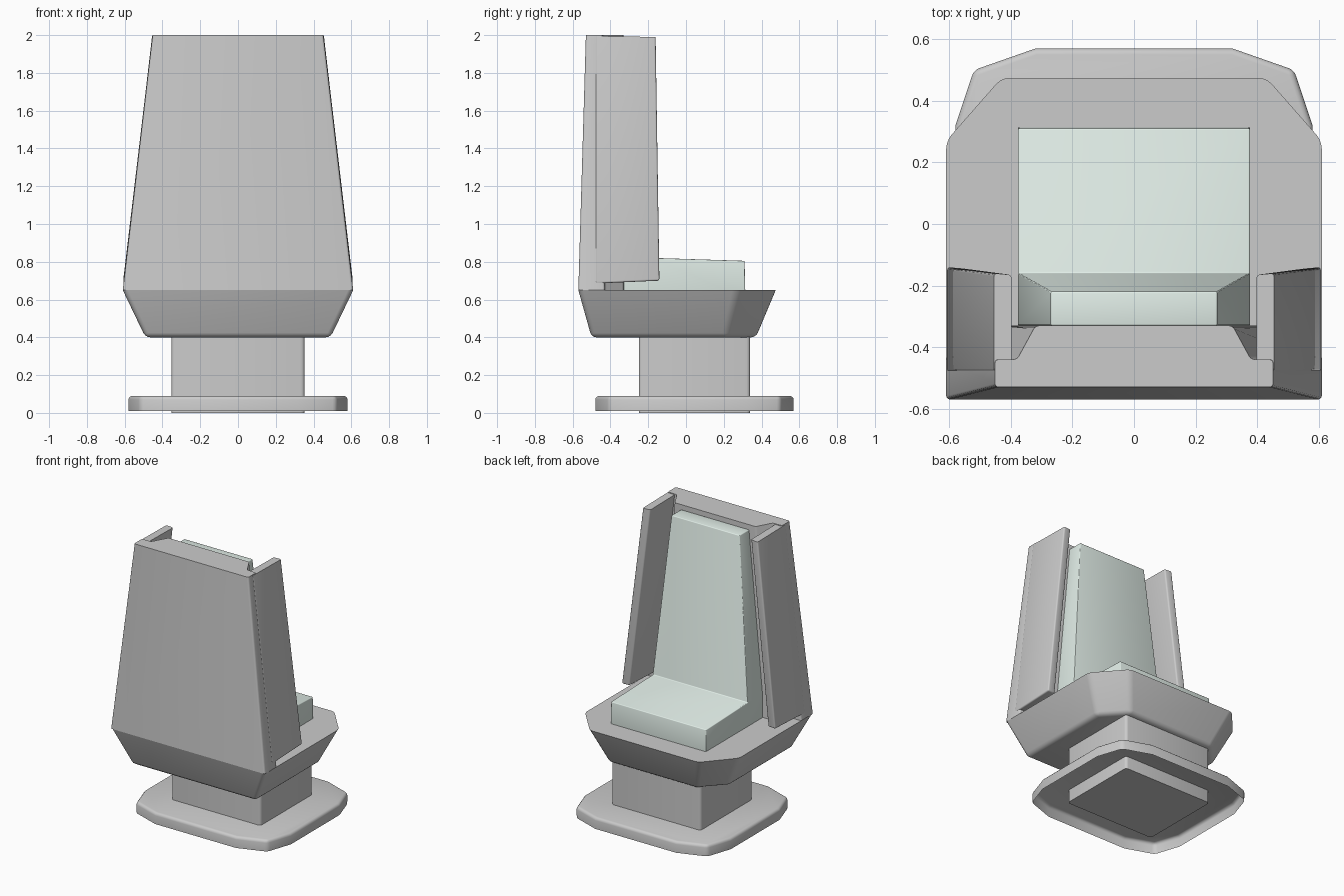
import bpy, bmesh, math

if "Cube" in bpy.data.objects:
    bpy.data.objects.remove(bpy.data.objects["Cube"])


def finish(name, bm, bevel=0.0, keep=(), color=None):
    """Bevel sharp edges (except those lying flat at the z levels in keep), then make an object."""
    bmesh.ops.recalc_face_normals(bm, faces=bm.faces[:])
    if bevel:
        edges = [e for e in bm.edges if len(e.link_faces) == 2
                 and e.calc_face_angle(0) > math.radians(20)
                 and not any(all(abs(v.co.z - k) < 0.012 for v in e.verts) for k in keep)]
        bmesh.ops.bevel(bm, geom=edges, offset=bevel, segments=3, profile=0.5,
                        affect='EDGES', clamp_overlap=True)
    me = bpy.data.meshes.new(name)
    bm.to_mesh(me)
    bm.free()
    ob = bpy.data.objects.new(name, me)
    bpy.context.collection.objects.link(ob)
    if color:
        mat = bpy.data.materials.new(name + "_fabric")
        mat.diffuse_color = color
        mat.use_nodes = True
        mat.node_tree.nodes["Principled BSDF"].inputs["Base Color"].default_value = mat.diffuse_color
        me.materials.append(mat)
    bpy.ops.object.select_all(action='DESELECT')
    ob.select_set(True)
    bpy.context.view_layer.objects.active = ob
    bpy.ops.object.shade_smooth_by_angle(angle=math.radians(35))
    return ob


def loft(rings, cap_bottom=True):
    """Join rings of 3D points into a closed skin."""
    bm = bmesh.new()
    vs = [[bm.verts.new(p) for p in r] for r in rings]
    n = len(rings[0])
    for a, b in zip(vs, vs[1:]):
        for i in range(n):
            j = (i + 1) % n
            bm.faces.new((a[i], a[j], b[j], b[i]))
    if cap_bottom:
        bm.faces.new(vs[0][::-1])
    bm.faces.new(vs[-1])
    return bm


def sym(half, z):
    """Right half outline, back to front, mirrored across x = 0."""
    return [(x, y, z) for x, y in half] + [(-x, y, z) for x, y in reversed(half)]


# Floor plate, open underneath
plate = [(.32, -.48), (.52, -.41), (.58, -.23), (.58, .32), (.52, .50), (.32, .57)]
finish("floor_plate", loft([sym(plate, .01), sym(plate, .09)], cap_bottom=False), .02)

# Pedestal
post = [(.353, -.25), (.353, .34)]
finish("pedestal", loft([sym(post, 0), sym(post, .42)]), .02, keep=(0, .42))

# Flared seat bowl with clipped front corners
low = [(.49, -.50), (.49, .21), (.34, .37)]
high = [(.61, -.57), (.61, .27), (.43, .475)]
finish("seat_bowl", loft([sym(low, .40), sym(high, .65)]), .025, keep=(.65,))

# Thick tapered back shell
low = [(.61, -.57), (.61, -.43), (.53, -.43), (.44, -.33)]
high = [(.452, -.53), (.452, -.44), (.38, -.44), (.32, -.33)]
finish("back_shell", loft([sym(low, .65), sym(high, 2.0)]), .012, keep=(.65, 2.0))

# Side wings
for side, s in (("left", -1), ("right", 1)):
    low = [(.608, -.48, .685), (.608, -.14, .70), (.548, -.145, .70), (.548, -.48, .685)]
    high = [(.455, -.48, 1.995), (.455, -.16, 1.99), (.398, -.165, 1.99), (.398, -.48, 1.995)]
    rings = [[(s * x, y, z) for x, y, z in r] for r in (low, high)]
    finish(side + "_wing", loft(rings), .01, keep=(1.99,))

# One-piece cushion: L profile (y, z, half width), sides split at the fold
prof = [(-.33, .60, .377), (.315, .60, .377), (.31, .805, .377), (-.16, .82, .377),
        (-.22, 1.965, .27), (-.33, 1.965, .27), (-.33, .82, .377)]
bm = bmesh.new()
r, l = ([bm.verts.new((s * w, y, z)) for y, z, w in prof] for s in (1, -1))
for i in range(7):
    j = (i + 1) % 7
    bm.faces.new((r[i], r[j], l[j], l[i]))
for v in (r, l):
    bm.faces.new([v[i] for i in (0, 1, 2, 3, 6)])
    bm.faces.new([v[i] for i in (6, 3, 4, 5)])
finish("cushion", bm, .022, color=(.76, .86, .81, 1))
